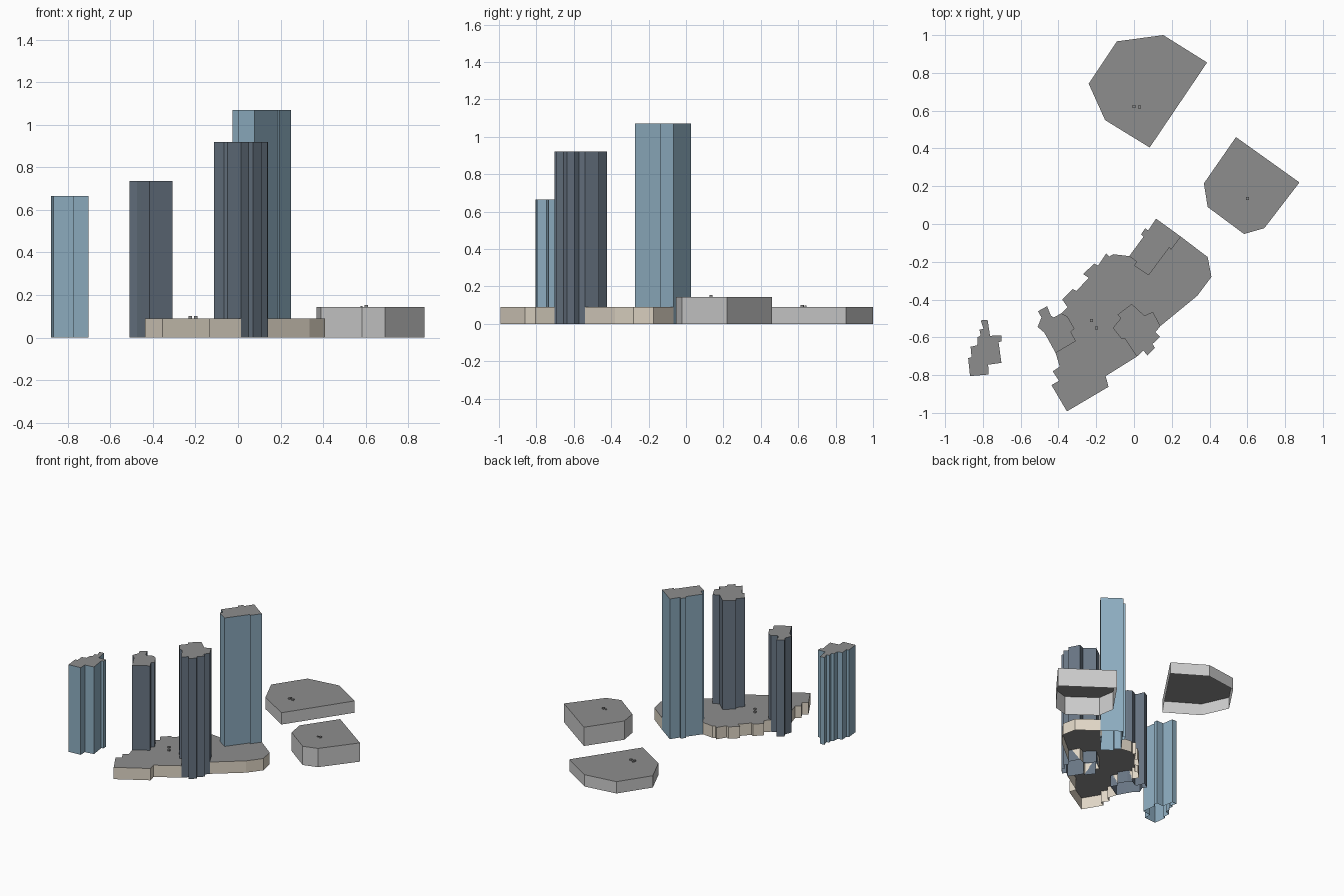
import bpy, bmesh

if "Cube" in bpy.data.objects:
    bpy.data.objects.remove(bpy.data.objects["Cube"])


def material(name, r, g, b):
    m = bpy.data.materials.new(name)
    m.diffuse_color = (r, g, b, 1)
    m.use_nodes = True
    m.node_tree.nodes["Principled BSDF"].inputs["Base Color"].default_value = m.diffuse_color
    return m


BLUE = material("blue_glass", 0.27, 0.42, 0.53)
SLATE = material("slate_glass", 0.14, 0.18, 0.23)
BEIGE = material("beige_stone", 0.75, 0.68, 0.57)
PALE = material("pale_concrete", 0.68, 0.68, 0.67)
ROOF = material("roof_grey", 0.27, 0.27, 0.27)


def building(name, outline, top, walls, base=0.0):
    """Flat roof with walls hanging from it, open underneath."""
    area = sum(a[0] * b[1] - b[0] * a[1]
               for a, b in zip(outline, outline[1:] + outline[:1]))
    pts = outline if area > 0 else outline[::-1]
    bm = bmesh.new()
    lo = [bm.verts.new((x, y, base)) for x, y in pts]
    hi = [bm.verts.new((x, y, top)) for x, y in pts]
    bm.faces.new(hi).material_index = 1
    for i in range(len(pts)):
        j = (i + 1) % len(pts)
        bm.faces.new((lo[i], lo[j], hi[j], hi[i]))
    me = bpy.data.meshes.new(name)
    bm.to_mesh(me)
    bm.free()
    me.materials.append(walls)
    me.materials.append(ROOF)
    ob = bpy.data.objects.new(name, me)
    bpy.context.collection.objects.link(ob)


def roof_unit(name, x, y, base, top, s=0.008):
    building(name, [(x - s, y - s), (x + s, y - s), (x + s, y + s), (x - s, y + s)],
             top, ROOF, base)


# Towers: inner edge borders the podium, outer edge faces the street
tall_inner = [(-.025, -.17), (.013, -.2), (0, -.22), (.077, -.272),
              (.187, -.125), (.196, -.137), (.248, -.067)]
tall_outer = [(.117, .028), (.075, -.035), (.06, -.022), (.037, -.055), (.05, -.068)]
building("tall_tower", tall_inner + tall_outer, 1.07, BLUE)

front_inner = [(.14, -.54), (.1, -.465), (.055, -.485), (-.012, -.423), (-.087, -.48),
               (-.07, -.5), (-.112, -.55), (-.065, -.61), (-.05, -.605), (.015, -.702)]
front_outer = [(.05, -.67), (.07, -.695), (.11, -.655), (.098, -.635),
               (.138, -.597), (.113, -.573)]
building("front_tower", front_inner + front_outer, 0.92, SLATE)

west_inner = [(-.415, -.683), (-.308, -.62), (-.335, -.57), (-.315, -.555),
              (-.352, -.49), (-.385, -.473)]
west_outer = [(-.435, -.5), (-.46, -.435), (-.508, -.462), (-.49, -.495), (-.51, -.545),
              (-.475, -.575), (-.455, -.61)]
west_outer[0:1] = [(-.425, -.495), (-.44, -.485)]
building("west_tower", west_inner + west_outer, 0.735, SLATE)

# Podium fitted around the three towers
east_side = [(.39, -.175), (.41, -.28), (.335, -.38)]
south_side = [(-.15, -.805), (-.135, -.862), (-.355, -.992), (-.437, -.853), (-.397, -.83),
              (-.43, -.78), (-.393, -.755)]
north_steps = [(-.352, -.44), (-.38, -.4), (-.325, -.345), (-.305, -.355), (-.24, -.285),
               (-.27, -.265), (-.21, -.21), (-.19, -.22), (-.163, -.18), (-.147, -.155),
               (-.13, -.172), (-.11, -.16)]
building("podium", east_side + front_inner + south_side + west_inner + north_steps
         + tall_inner, 0.09, BEIGE)

# Detached tower
building("detached_tower", [
    (-.812, -.51), (-.775, -.508), (-.762, -.592), (-.702, -.59), (-.702, -.622),
    (-.717, -.625), (-.702, -.735), (-.772, -.745), (-.77, -.797), (-.868, -.805),
    (-.878, -.71), (-.86, -.705), (-.865, -.65), (-.83, -.642), (-.828, -.6),
    (-.812, -.59), (-.818, -.56), (-.797, -.555)], 0.665, BLUE)

# Low blocks
building("north_block", [(-.09, .967), (.155, 1.0), (.387, .855), (.083, .405),
                         (-.153, .55), (-.24, .743)], 0.09, PALE)
building("east_block", [(.54, .46), (.876, .22), (.69, -.022), (.583, -.053),
                        (.39, .09), (.37, .215)], 0.143, PALE)

# Small rooftop units
for i, (x, y, z) in enumerate([(0, .622, .09), (.03, .62, .09), (.602, .134, .143),
                               (-.225, -.51, .09), (-.198, -.55, .09)]):
    roof_unit(f"roof_unit_{i}", x, y, z, z + 0.01)
roof_unit("roof_vent", 0, .638, .09, .097, 0.005)
roof_unit("roof_vent_east", .58, .134, .143, .149, 0.005)
